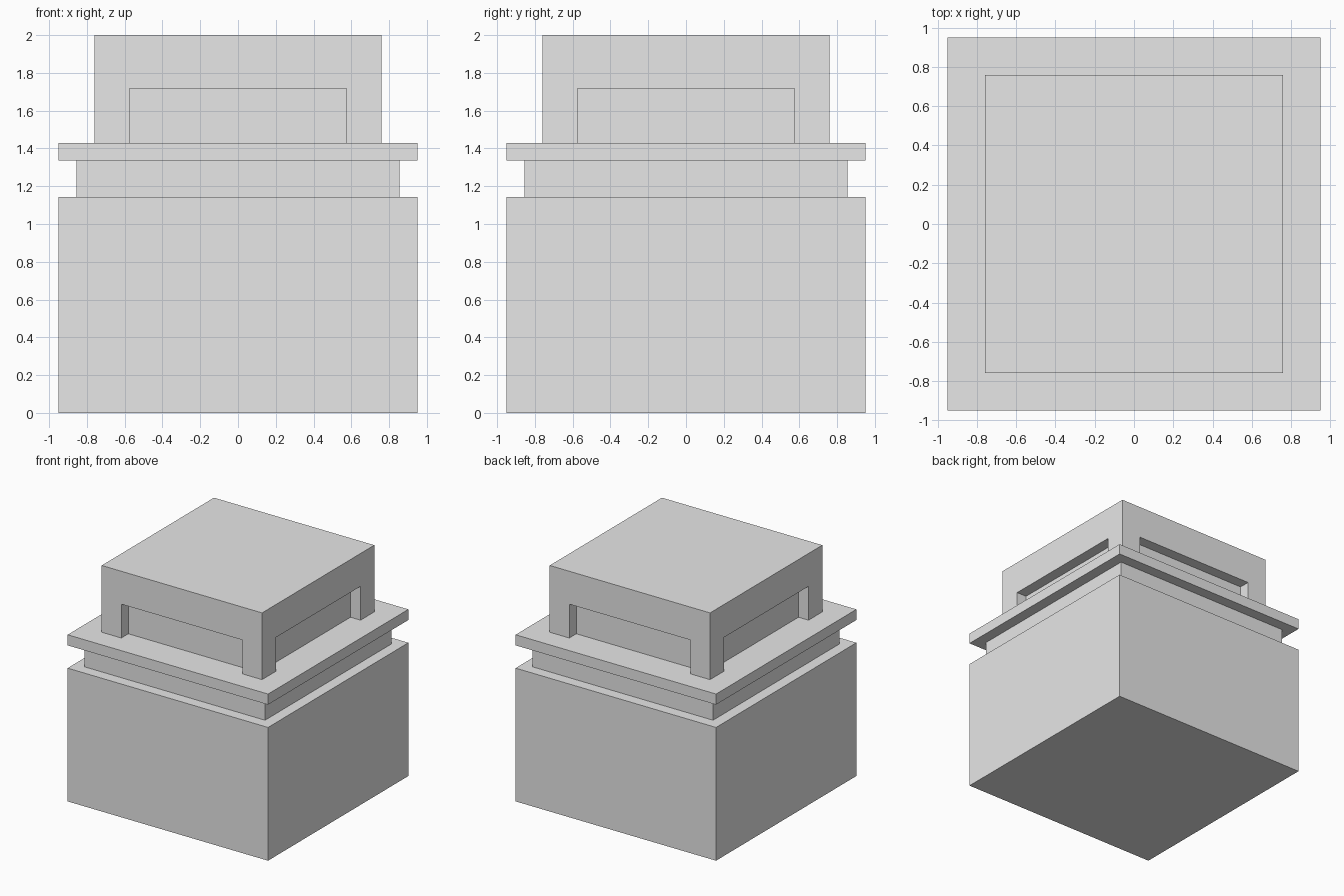
import bpy
import bmesh
from math import pi
from mathutils import Matrix, Vector

default_cube = bpy.data.objects.get("Cube")
if default_cube:
    bpy.data.objects.remove(default_cube, do_unlink=True)

# Single plain grey material
GREY = (0.8, 0.8, 0.8, 1.0)
grey = bpy.data.materials.new("plain grey")
grey.use_nodes = True
grey.diffuse_color = GREY
shader = next(n for n in grey.node_tree.nodes if n.type == "BSDF_PRINCIPLED")
shader.inputs["Base Color"].default_value = GREY


def add_box(bm, low, high, turn=0.0):
    """Add a box between two corners, turned about the z axis."""
    low, high = Vector(low), Vector(high)
    matrix = (Matrix.Rotation(turn, 4, "Z")
              @ Matrix.Translation((low + high) / 2)
              @ Matrix.Diagonal((*(high - low), 1)))
    bmesh.ops.create_cube(bm, size=1, matrix=matrix)


def finish(name, bm):
    mesh = bpy.data.meshes.new(name)
    bm.to_mesh(mesh)
    bm.free()
    mesh.materials.append(grey)
    obj = bpy.data.objects.new(name, mesh)
    bpy.context.collection.objects.link(obj)
    return obj


def square_block(name, half, bottom, top):
    bm = bmesh.new()
    add_box(bm, (-half, -half, bottom), (half, half, top))
    return finish(name, bm)


BASE_HALF, NECK_HALF, CAP_HALF = 0.95, 0.855, 0.76
BASE_TOP, NECK_TOP, LEDGE_TOP, CAP_TOP = 1.142, 1.337, 1.428, 2.0
RECESS_HALF, RECESS_TOP, RECESS_DEPTH = 0.574, 1.718, 0.095

# Stacked square blocks
square_block("base", BASE_HALF, 0, BASE_TOP)
square_block("neck", NECK_HALF, BASE_TOP, NECK_TOP)
square_block("ledge", BASE_HALF, NECK_TOP, LEDGE_TOP)
cap = square_block("cap", CAP_HALF, LEDGE_TOP, CAP_TOP)

# Shallow recess in each side of the cap, open down to the ledge
bm = bmesh.new()
for side in range(4):
    add_box(bm, (-RECESS_HALF, -CAP_HALF - 0.1, LEDGE_TOP - 0.1),
            (RECESS_HALF, RECESS_DEPTH - CAP_HALF, RECESS_TOP), side * pi / 2)
cutter = finish("recess_cutter", bm)
cutter.hide_render = True

cut = cap.modifiers.new("recesses", "BOOLEAN")
cut.operation = "DIFFERENCE"
cut.solver = "EXACT"
cut.object = cutter

# Apply the cut and drop the cutter
depsgraph = bpy.context.evaluated_depsgraph_get()
cut_mesh = bpy.data.meshes.new_from_object(cap.evaluated_get(depsgraph))
cap.modifiers.clear()
cap.data = cut_mesh
bpy.data.objects.remove(cutter, do_unlink=True)
